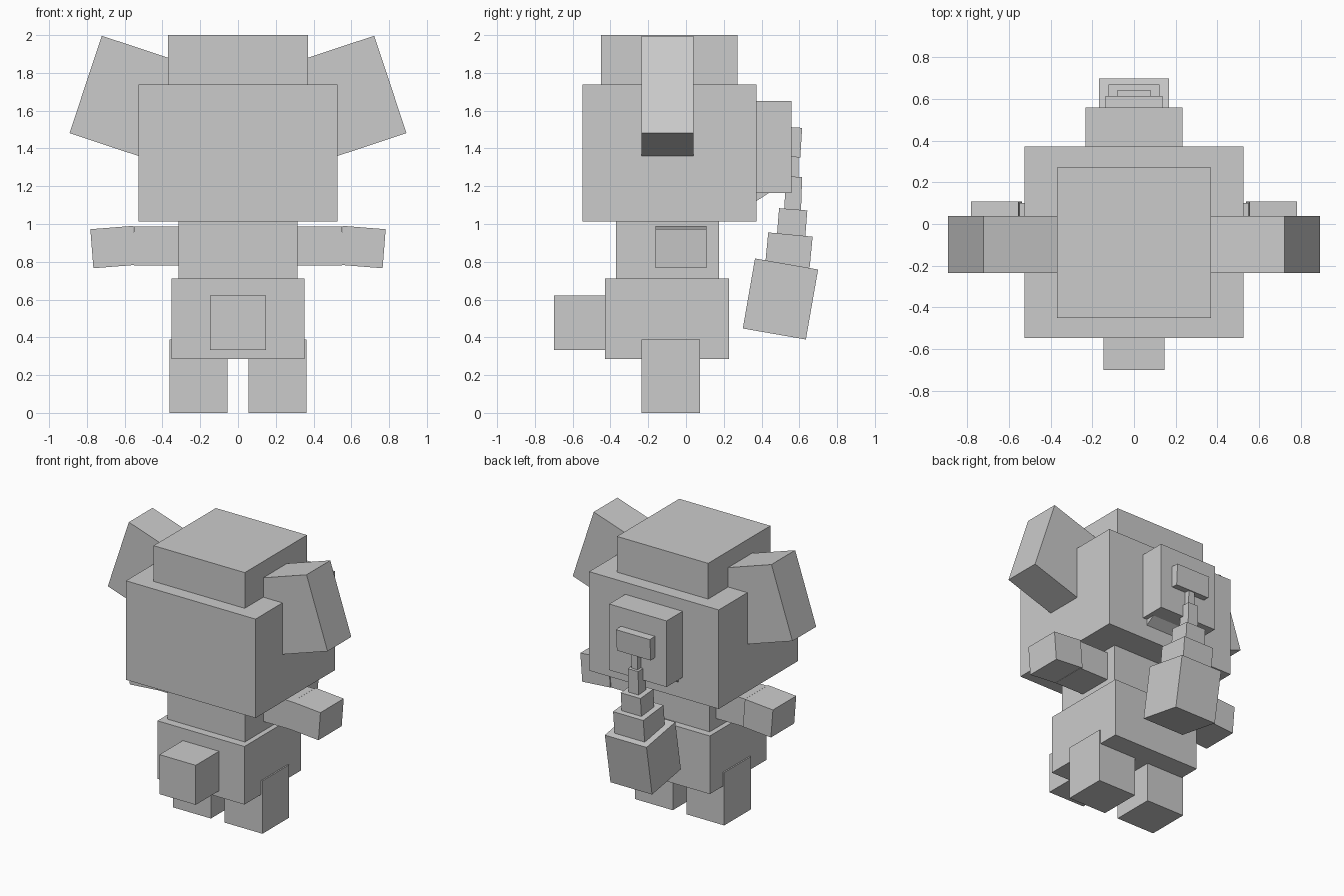
import bpy
import bmesh
from math import radians
from mathutils import Euler, Matrix, Vector

default = bpy.data.objects.get("Cube")
if default:
    bpy.data.objects.remove(default, do_unlink=True)

grey = bpy.data.materials.new("plain_grey")
grey.use_nodes = True
GREY = (0.6, 0.6, 0.6, 1)
grey.diffuse_color = GREY
grey.node_tree.nodes["Principled BSDF"].inputs["Base Color"].default_value = GREY


def block(name, centre, size, tilt_x=0, tilt_y=0):
    """A flat-sided box, optionally tilted in degrees."""
    bm = bmesh.new()
    bmesh.ops.create_cube(bm, size=1, matrix=Matrix.Diagonal((*size, 1)))
    mesh = bpy.data.meshes.new(name)
    bm.to_mesh(mesh)
    bm.free()
    mesh.materials.append(grey)
    obj = bpy.data.objects.new(name, mesh)
    obj.location = Vector(centre)
    obj.rotation_euler = Euler((radians(tilt_x), radians(tilt_y), 0))
    bpy.context.collection.objects.link(obj)
    return obj


def span(name, half_width, y, z):
    """A box centred on x, given its ranges in y and z."""
    return block(name, (0, sum(y) / 2, sum(z) / 2),
                 (2 * half_width, y[1] - y[0], z[1] - z[0]))


# Body, head and tail
span("hips", 0.353, (-0.43, 0.228), (0.286, 0.712))
span("chest", 0.315, (-0.37, 0.175), (0.70, 1.03))
span("head", 0.526, (-0.548, 0.372), (1.012, 1.738))
span("crown", 0.37, (-0.45, 0.272), (1.70, 2.0))
span("tail", 0.147, (-0.70, -0.40), (0.332, 0.622))

# Snout and jaw
span("snout", 0.233, (0.35, 0.558), (1.165, 1.65))
block("jaw", (0, 0.358, 1.231), (0.4, 0.26, 0.2), tilt_x=33)
block("nose", (0, 0.57, 1.433), (0.275, 0.08, 0.157), tilt_x=-3.5)

# Trunk, widening towards its tip
block("trunk_root", (0, 0.574, 1.30), (0.05, 0.044, 0.14), tilt_x=-1)
block("trunk_upper", (0, 0.568, 1.163), (0.083, 0.088, 0.175), tilt_x=-2)
block("trunk_middle", (0, 0.562, 1.008), (0.16, 0.15, 0.14), tilt_x=-4.5)
block("trunk_lower", (0, 0.545, 0.862), (0.245, 0.236, 0.165), tilt_x=-5.5)
block("trunk_tip", (0, 0.50, 0.603), (0.338, 0.339, 0.376), tilt_x=-9.9)

# Limbs and ears in mirrored pairs
for side, s in (("left", 1), ("right", -1)):
    block(f"{side}_leg", (s * 0.209, -0.08, 0.194), (0.308, 0.31, 0.388))
    block(f"{side}_arm", (s * 0.425, -0.028, 0.884), (0.25, 0.256, 0.206))
    block(f"{side}_hand", (s * 0.66, -0.026, 0.878), (0.228, 0.27, 0.207), tilt_y=s * 4.5)
    block(f"{side}_ear", (s * 0.593, -0.098, 1.668), (0.45, 0.275, 0.543), tilt_y=s * -18.3)
